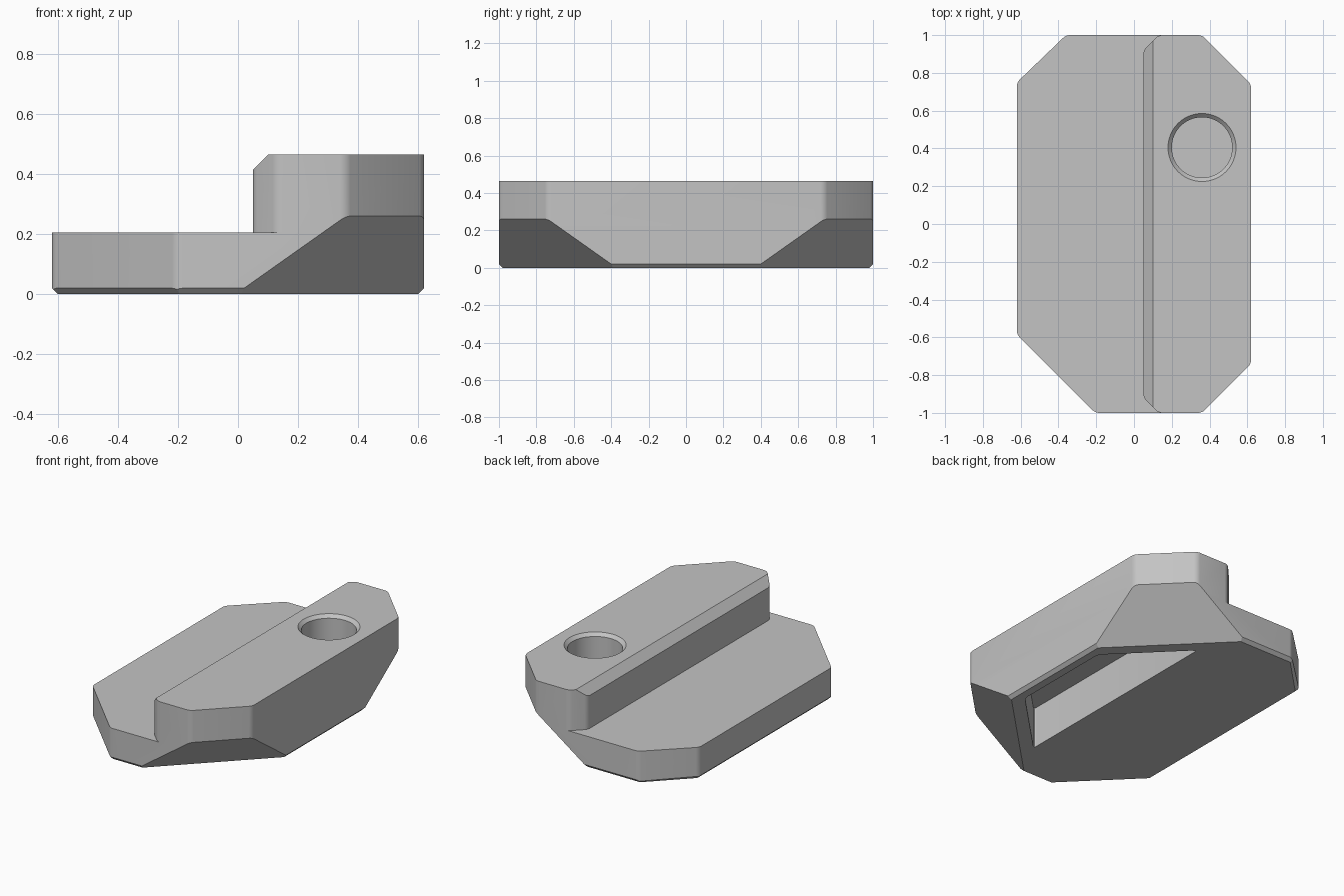
import bpy, bmesh
from mathutils import Vector

cube = bpy.data.objects.get("Cube")
if cube:
    bpy.data.objects.remove(cube, do_unlink=True)

grey = bpy.data.materials.new("plain grey")
grey.use_nodes = True
grey.diffuse_color = (0.55, 0.55, 0.55, 1)
grey.node_tree.nodes["Principled BSDF"].inputs["Base Color"].default_value = grey.diffuse_color


def finish(bm, name):
    bmesh.ops.recalc_face_normals(bm, faces=bm.faces[:])
    mesh = bpy.data.meshes.new(name)
    bm.to_mesh(mesh)
    bm.free()
    mesh.materials.append(grey)
    obj = bpy.data.objects.new(name, mesh)
    bpy.context.collection.objects.link(obj)
    return obj


def prism(outline, z0, z1, radius):
    """Upright prism with rounded vertical edges."""
    bm = bmesh.new()
    face = bm.faces.new([bm.verts.new((x, y, z0)) for x, y in outline])
    top = bmesh.ops.extrude_face_region(bm, geom=[face])["geom"]
    for v in top:
        if isinstance(v, bmesh.types.BMVert):
            v.co.z = z1
    upright = [e for e in bm.edges if abs(e.verts[0].co.z - e.verts[1].co.z) > 0.01]
    bmesh.ops.bevel(bm, geom=upright, offset=radius, segments=4, profile=0.5, affect='EDGES')
    return bm


def slice_off(bm, point, normal):
    """Remove everything on the normal side of a plane and cap the cut."""
    cut = bmesh.ops.bisect_plane(bm, geom=bm.verts[:] + bm.edges[:] + bm.faces[:], dist=1e-5,
                                 plane_co=point, plane_no=normal, clear_outer=True)
    rim = [e for e in bm.edges if e.is_boundary]
    if rim:
        bmesh.ops.holes_fill(bm, edges=rim, sides=0)


def combine(target, other, operation):
    mod = target.modifiers.new(operation, 'BOOLEAN')
    mod.object, mod.operation, mod.solver = other, operation, 'EXACT'
    bpy.context.view_layer.objects.active = target
    bpy.ops.object.modifier_apply(modifier=mod.name)
    bpy.data.objects.remove(other, do_unlink=True)


# Base plate and the raised rail along its +x side
plate = [(-0.36, 1), (-0.62, 0.75), (-0.62, -0.585), (-0.205, -1),
         (0.36, -1), (0.62, -0.74), (0.62, 0.74), (0.36, 1)]
ridge = [(0.13, 1), (0.05, 0.92), (0.05, -0.92), (0.13, -1),
         (0.36, -1), (0.62, -0.74), (0.62, 0.74), (0.36, 1)]
body = finish(prism(plate, 0, 0.205, 0.02), "stepped_body")
rail = prism(ridge, 0.205, 0.465, 0.02)
slice_off(rail, (0.1, 0, 0.465), (-1, 0, 1))
combine(body, finish(rail, "rail"), 'UNION')

# Sloping corner undercuts and the narrow chamfer around the foot
bm = bmesh.new()
bm.from_mesh(body.data)
bmesh.ops.remove_doubles(bm, verts=bm.verts[:], dist=1e-5)
for side in (-1, 1):
    slice_off(bm, (0.62, 0.4 * side, 0.02), (1, side, -0.34 / 0.24))
foot = [(-0.62, 0, -1, 0), (0.62, 0, 1, 0), (0, 1, 0, 1), (0, -1, 0, -1),
        (-0.62, 0.75, -1, 1), (-0.62, -0.585, -1, -1), (0.62, 0.4, 1, 1), (0.62, -0.4, 1, -1)]
for x, y, nx, ny in foot:
    n = Vector((nx, ny, 0)).normalized()
    slice_off(bm, (x, y, 0.02), n - Vector((0, 0, 1)))
bmesh.ops.recalc_face_normals(bm, faces=bm.faces[:])
bm.to_mesh(body.data)
bm.free()

# Hollow under the rail, open at the bottom
hollow = [(0.14, 0.74), (0.14, -0.74), (0.55, -0.33), (0.55, 0.33)]
combine(body, finish(prism(hollow, -0.1, 0.26, 0.025), "hollow_cutter"), 'DIFFERENCE')

# Round blind hole with a countersunk rim
bm = bmesh.new()
rings = []
for r, z in ((0.16, 0.3), (0.16, 0.445), (0.18, 0.465), (0.18, 0.6)):
    ring = bmesh.ops.create_circle(bm, segments=64, radius=r)["verts"]
    for v in ring:
        v.co += Vector((0.36, 0.405, z))
    rings.append(ring)
for low, high in zip(rings, rings[1:]):
    for i in range(64):
        j = (i + 1) % 64
        bm.faces.new((low[i], low[j], high[j], high[i]))
bm.faces.new(rings[0])
bm.faces.new(rings[-1])
combine(body, finish(bm, "hole_cutter"), 'DIFFERENCE')

bpy.ops.object.select_all(action='DESELECT')
body.select_set(True)
bpy.context.view_layer.objects.active = body
bpy.ops.object.shade_smooth_by_angle(angle=0.4)
